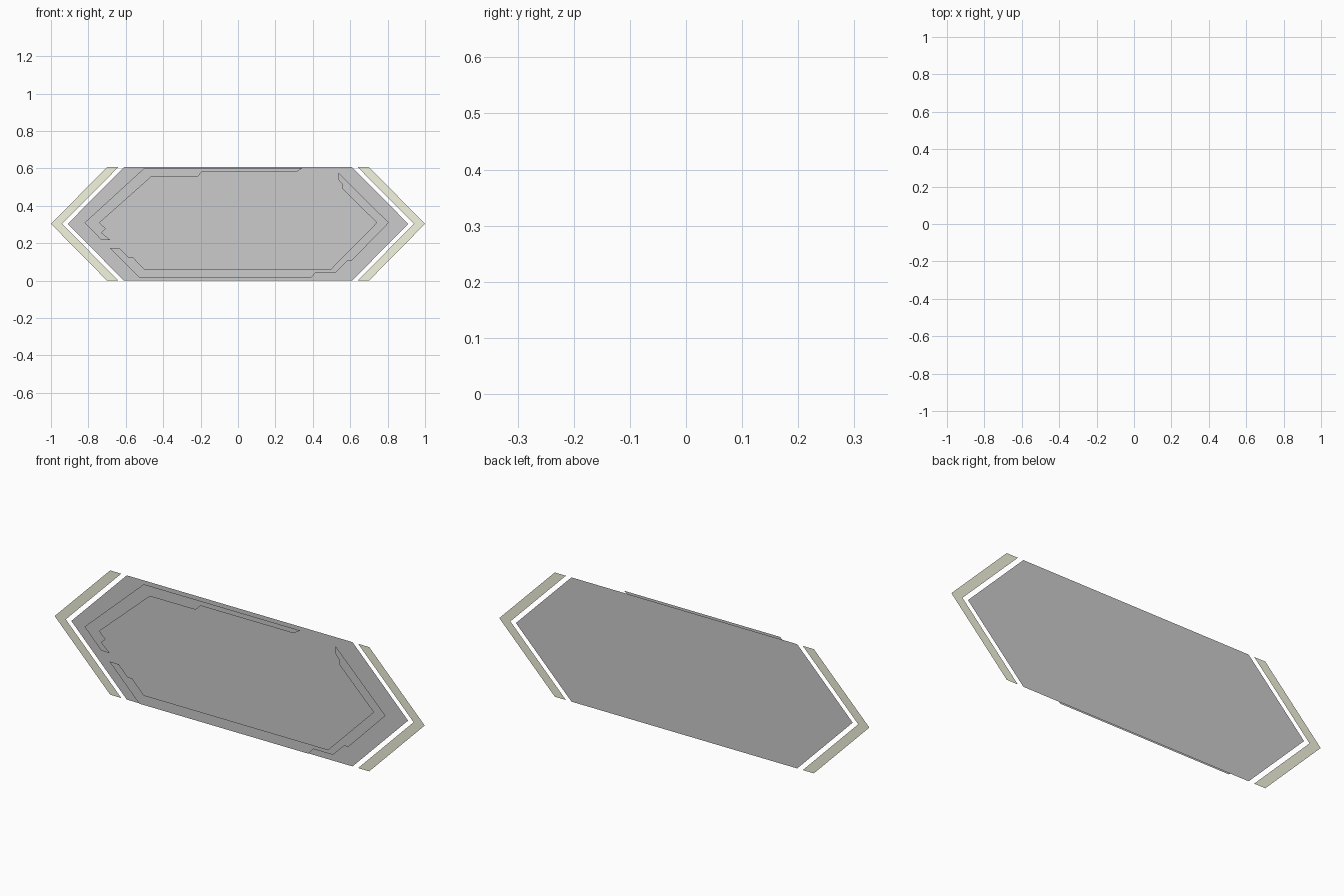
import bpy, bmesh

if "Cube" in bpy.data.objects:
    bpy.data.objects.remove(bpy.data.objects["Cube"])

H, M = 0.607, 0.304      # panel height and mid height
BACK, FRONT = 0.013, -0.013


def sheet(name, outlines, y, mat=None):
    """Flat sheet made of x-z outlines, facing the front (-y)."""
    bm = bmesh.new()
    for pts in outlines:
        f = bm.faces.new([bm.verts.new((x, y, z)) for x, z in pts])
        f.normal_update()
        if f.normal.y > 0:
            f.normal_flip()
    bmesh.ops.triangulate(bm, faces=[f for f in bm.faces if len(f.verts) > 6])
    me = bpy.data.meshes.new(name)
    bm.to_mesh(me)
    bm.free()
    ob = bpy.data.objects.new(name, me)
    bpy.context.collection.objects.link(ob)
    if mat:
        me.materials.append(mat)
    return ob


# Backing panel
sheet("panel", [[(-0.61, 0), (0.61, 0), (0.91, M), (0.61, H), (-0.61, H), (-0.91, M)]], BACK)

# Coloured end chevrons, each in two mirrored halves
pale = bpy.data.materials.new("pale_olive")
pale.diffuse_color = (0.9, 0.91, 0.73, 1)
pale.use_nodes = True
pale.node_tree.nodes["Principled BSDF"].inputs["Base Color"].default_value = pale.diffuse_color
for side, s in (("left", -1), ("right", 1)):
    halves = [[(s * 0.64, z), (s * 0.70, z), (s * 1.0, M), (s * 0.94, M)] for z in (0, H)]
    sheet(side + "_chevron", halves, BACK, pale)

# Notched border strips floating just in front of the panel
upper = [(0.346, 0.603), (-0.50, 0.603), (-0.82, 0.31), (-0.73, 0.217), (-0.683, 0.217),
         (-0.73, 0.257), (-0.707, 0.278), (-0.74, 0.31), (-0.467, 0.553), (-0.22, 0.553),
         (-0.194, 0.58), (0.309, 0.58)]
lower = [(0.536, 0.578), (0.806, 0.31), (0.605, 0.104), (0.584, 0.104), (0.522, 0.043),
         (0.415, 0.043), (0.389, 0.013), (-0.525, 0.013), (-0.686, 0.176), (-0.635, 0.176),
         (-0.587, 0.126), (-0.563, 0.126), (-0.50, 0.061), (0.496, 0.061), (0.742, 0.31),
         (0.555, 0.495), (0.555, 0.519), (0.536, 0.54)]
sheet("upper_border", [upper], FRONT)
sheet("lower_border", [lower], FRONT)
